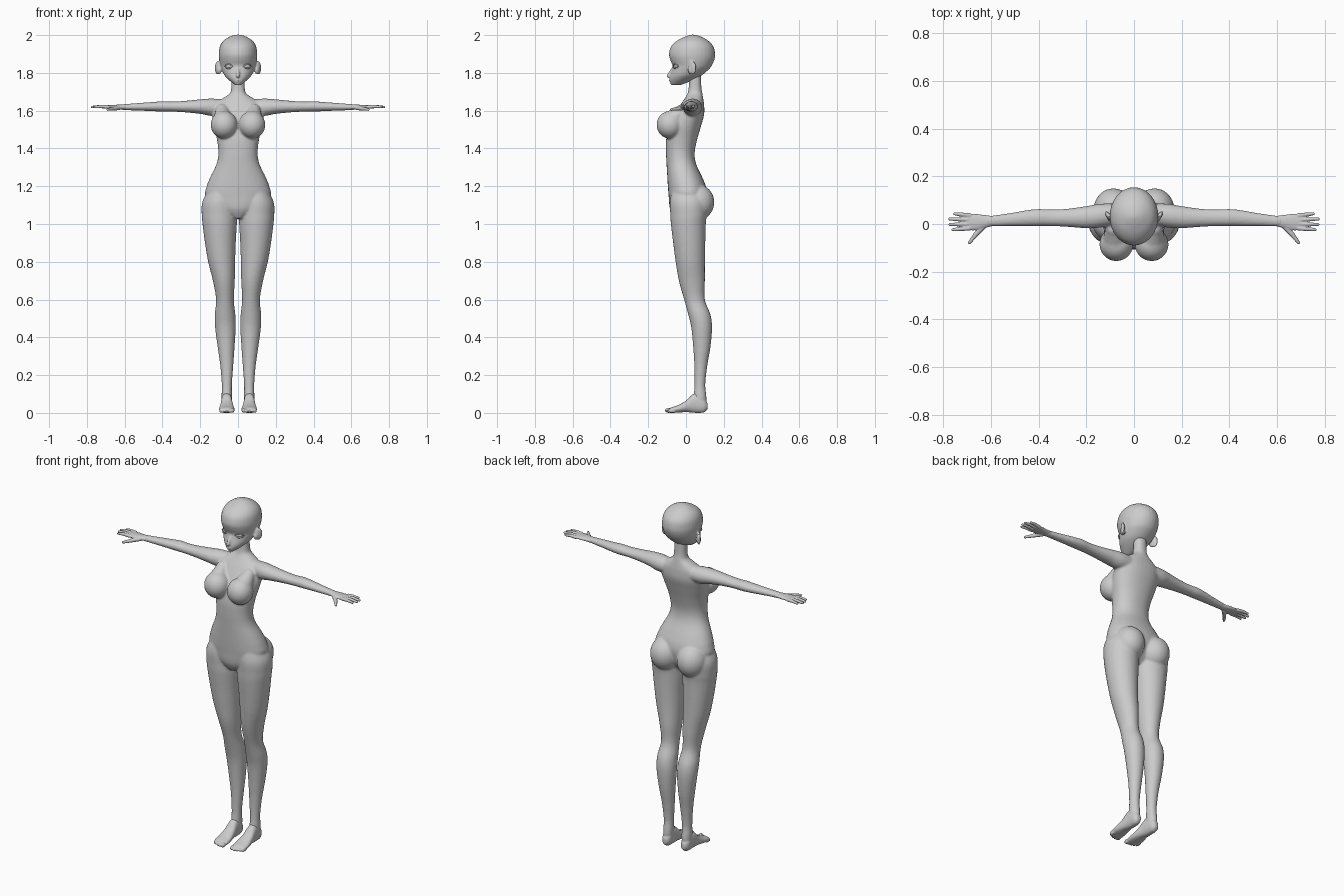
import bpy, bmesh, math
from mathutils import Vector, Matrix

skin = bpy.data.materials.new("plain_grey")
skin.diffuse_color = (0.6, 0.6, 0.6, 1)


def bridge(bm, rings):
    """Skin a closed tube over rings of points."""
    vr = [[bm.verts.new(p) for p in r] for r in rings]
    n = len(vr[0])
    for a, b in zip(vr, vr[1:]):
        for i in range(n):
            bm.faces.new((a[i], a[(i + 1) % n], b[(i + 1) % n], b[i]))
    bm.faces.new(vr[0])
    bm.faces.new(vr[-1])


def spline(rows, steps=5):
    """Catmull-Rom resampling of rows of numbers."""
    out = []
    for i in range(len(rows) - 1):
        p0, p1, p2 = rows[max(i - 1, 0)], rows[i], rows[i + 1]
        p3 = rows[min(i + 2, len(rows) - 1)]
        for s in range(steps):
            t = s / steps
            out.append([0.5 * (2 * b + (c - a) * t + (2 * a - 5 * b + 4 * c - d) * t * t
                               + (3 * b - a - 3 * c + d) * t ** 3)
                        for a, b, c, d in zip(p0, p1, p2, p3)])
    return out + [list(rows[-1])]


def loft(bm, axis, rows, power=2.0, n=32):
    """Rows are (position on axis, low and high of one side, low and high of the other)."""
    rings = []
    for t, a0, a1, b0, b1 in spline(rows):
        ring = []
        for k in range(n):
            c, s = math.cos(math.tau * k / n), math.sin(math.tau * k / n)
            a = (a0 + a1) / 2 + (a1 - a0) / 2 * math.copysign(abs(c) ** (2 / power), c)
            b = (b0 + b1) / 2 + (b1 - b0) / 2 * math.copysign(abs(s) ** (2 / power), s)
            ring.append({'x': (t, a, b), 'y': (a, t, b), 'z': (a, b, t)}[axis])
        rings.append(ring)
    bridge(bm, rings)


def ball(bm, centre, radii, turn=0):
    m = (Matrix.Translation(centre) @ Matrix.Rotation(math.radians(turn), 4, 'Z')
         @ Matrix.Diagonal((*radii, 1)))
    bmesh.ops.create_uvsphere(bm, u_segments=24, v_segments=16, radius=1, matrix=m)


def limb(bm, pts, radii):
    """Round tube with ball ends through a few points."""
    pts = [Vector(p) for p in pts]
    rings = []
    for i, p in enumerate(pts):
        d = pts[min(i + 1, len(pts) - 1)] - pts[max(i - 1, 0)]
        q = d.to_track_quat('Z', 'Y')
        rings.append([p + q @ Vector((math.cos(a), math.sin(a), 0)) * radii[i]
                      for a in (math.tau * k / 12 for k in range(12))])
    bridge(bm, rings)
    for p, r in ((pts[0], radii[0]), (pts[-1], radii[-1])):
        ball(bm, p, (r, r, r))


def mirror(bm):
    geom = bm.verts[:] + bm.edges[:] + bm.faces[:]
    for g in bmesh.ops.duplicate(bm, geom=geom)["geom"]:
        if isinstance(g, bmesh.types.BMVert):
            g.co.x *= -1


def finish(name, bm, voxel=0, smooth=0):
    """Make the object, blending its overlapping volumes into one skin."""
    bmesh.ops.recalc_face_normals(bm, faces=bm.faces[:])
    me = bpy.data.meshes.new(name)
    bm.to_mesh(me)
    bm.free()
    me.materials.append(skin)
    for p in me.polygons:
        p.use_smooth = True
    ob = bpy.data.objects.new(name, me)
    bpy.context.collection.objects.link(ob)
    if voxel:
        r = ob.modifiers.new("blend", 'REMESH')
        r.mode, r.voxel_size, r.use_smooth_shade = 'VOXEL', voxel, True
        s = ob.modifiers.new("soften", 'SMOOTH')
        s.factor, s.iterations = 0.5, smooth


# body: legs, arms, bust and hips on both sides, then the torso and neck
bm = bmesh.new()
loft(bm, 'z', [(1.2, .03, .145, -.07, .08), (1.12, .01, .188, -.085, .11),
               (1.05, .006, .192, -.083, .11), (1.0, .006, .188, -.08, .105),
               (.9, .012, .175, -.068, .102), (.8, .015, .158, -.055, .1),
               (.7, .017, .133, -.038, .1), (.6, .022, .116, -.01, .1),
               (.52, .014, .123, .012, .13), (.45, .012, .121, .028, .138),
               (.35, .018, .108, .038, .13), (.25, .025, .094, .044, .113),
               (.15, .032, .086, .045, .102), (.09, .032, .087, .04, .108),
               (.04, .034, .086, .035, .108)])
loft(bm, 'x', [(.07, .0, .085, 1.575, 1.66), (.14, -.015, .085, 1.572, 1.664),
               (.2, -.018, .075, 1.583, 1.66), (.28, -.012, .064, 1.591, 1.652),
               (.35, -.009, .061, 1.595, 1.648), (.4, -.009, .063, 1.595, 1.65),
               (.45, -.009, .058, 1.597, 1.646), (.52, -.009, .046, 1.6, 1.641),
               (.6, -.01, .035, 1.603, 1.635), (.62, -.01, .035, 1.604, 1.634)])
ball(bm, (.074, -.085, 1.525), (.071, .071, .073))
limb(bm, [(.085, -.02, 1.6), (.078, -.08, 1.54)], [.035, .06])
ball(bm, (.086, .06, 1.115), (.084, .09, .095))
mirror(bm)
loft(bm, 'z', [(z, -w, w, f, b) for z, w, f, b in (
    (1.03, .03, -.06, .05), (1.08, .12, -.085, .09), (1.15, .172, -.092, .11),
    (1.2, .166, -.096, .105), (1.25, .146, -.099, .085), (1.32, .113, -.103, .053),
    (1.38, .104, -.106, .046), (1.45, .112, -.105, .06), (1.52, .128, -.09, .08),
    (1.58, .136, -.06, .096), (1.63, .13, -.03, .096), (1.66, .09, -.01, .092),
    (1.69, .045, .008, .087), (1.72, .036, .014, .082), (1.77, .035, .016, .08),
    (1.82, .035, .016, .08))], power=2.2)
finish("body", bm, .006, 6)

# head: skull and jaw, nose, lips and ears
bm = bmesh.new()
ball(bm, (.108, .035, 1.826), (.01, .022, .036), -35)
ball(bm, (.1, .025, 1.815), (.012, .015, .022))
mirror(bm)
loft(bm, 'z', [(z, -w, w, f, b) for z, w, f, b in (
    (1.735, .014, -.078, -.03), (1.75, .034, -.084, .01), (1.77, .057, -.086, .055),
    (1.79, .074, -.082, .088), (1.82, .088, -.074, .122), (1.84, .094, -.072, .137),
    (1.87, .1, -.084, .15), (1.9, .102, -.09, .154), (1.94, .096, -.079, .145),
    (1.97, .077, -.048, .118), (1.992, .043, -.005, .08), (2.002, .012, .025, .045))])
limb(bm, [(0, -.068, 1.825), (0, -.083, 1.8), (0, -.094, 1.783)], [.007, .009, .009])
limb(bm, [(-.014, -.08, 1.758), (0, -.086, 1.759), (.014, -.08, 1.758)], [.003, .005, .003])
finish("head", bm, .005, 3)

# eyes with upper and lower lids
bm = bmesh.new()
ball(bm, (.05, -.051, 1.835), (.021, .008, .011), 28)
for up in (1, -1):
    arc = []
    for k in range(7):
        u = -1 + k / 3
        x = .05 + .021 * u
        arc.append((x, -.0565 + .011 * u - .004 * (1 - u * u),
                    1.835 + up * .012 * (1 - u * u)))
    limb(bm, arc, [.0025] * 7)
mirror(bm)
finish("eyes", bm)

# hands: palm, four fingers and thumb
bm = bmesh.new()
loft(bm, 'x', [(.59, -.008, .033, 1.605, 1.633), (.63, -.018, .038, 1.606, 1.632),
               (.67, -.027, .043, 1.609, 1.63), (.705, -.024, .043, 1.612, 1.628)])
for x0, y0, x1, y1 in ((.69, .036, .752, .043), (.695, .018, .773, .021),
                       (.695, -.001, .772, -.002), (.69, -.018, .76, -.024)):
    limb(bm, [(x0, y0, 1.62), ((x0 + x1) / 2, (y0 + y1) / 2, 1.622), (x1, y1, 1.619)],
         [.0095, .0088, .0065])
limb(bm, [(.63, -.008, 1.615), (.663, -.043, 1.61), (.69, -.078, 1.606)],
     [.012, .0105, .007])
mirror(bm)
finish("hands", bm, .003, 2)

# feet: sole, heel and instep in one loft, then five toes
bm = bmesh.new()
loft(bm, 'y', [(.114, .047, .073, .02, .05), (.095, .036, .085, .003, .08),
               (.06, .032, .088, 0, .105), (.03, .03, .09, .002, .095),
               (0, .025, .094, .004, .065), (-.04, .019, .1, .002, .042),
               (-.075, .018, .099, 0, .03), (-.09, .022, .093, .002, .022)], power=2.3)
for k in range(5):
    r = .013 if k == 0 else .0095 - .0006 * k
    ball(bm, (.03 + .0155 * k, -.092 + .0012 * k * k, r), (r * .85, .02, r))
mirror(bm)
finish("feet", bm, .004, 2)
